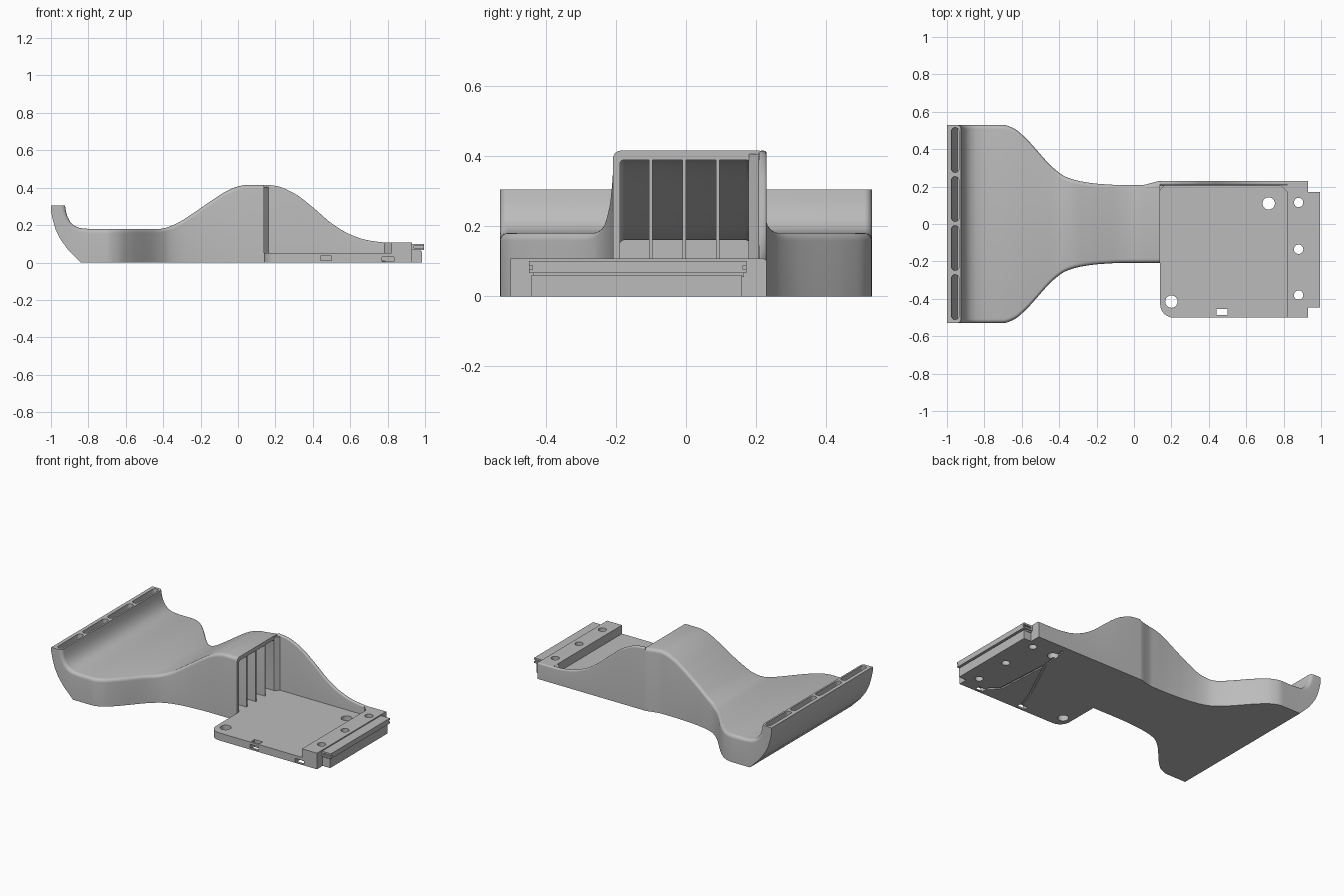
import bpy, bmesh, math
from mathutils import Vector

if "Cube" in bpy.data.objects:
    bpy.data.objects.remove(bpy.data.objects["Cube"])

GREY = bpy.data.materials.new("plain_grey")
GREY.use_nodes = True
COLOUR = (0.5, 0.5, 0.5, 1)
GREY.diffuse_color = COLOUR
GREY.node_tree.nodes["Principled BSDF"].inputs["Base Color"].default_value = COLOUR


def finish(name, bm):
    bmesh.ops.recalc_face_normals(bm, faces=bm.faces)
    mesh = bpy.data.meshes.new(name)
    bm.to_mesh(mesh)
    bm.free()
    mesh.materials.append(GREY)
    obj = bpy.data.objects.new(name, mesh)
    bpy.context.collection.objects.link(obj)
    return obj


def skin(name, rings):
    """Join equal rings of points into a closed solid."""
    bm = bmesh.new()
    loops = [[bm.verts.new(p) for p in ring] for ring in rings]
    n = len(loops[0])
    for a, b in zip(loops, loops[1:]):
        for i in range(n):
            j = (i + 1) % n
            bm.faces.new((a[i], a[j], b[j], b[i]))
    bm.faces.new(loops[0])
    bm.faces.new(loops[-1][::-1])
    return finish(name, bm)


def prism(name, pts, z0, z1):
    return skin(name, [[(x, y, z) for x, y in pts] for z in (z0, z1)])


def box(name, x0, x1, y0, y1, z0, z1):
    return prism(name, [(x0, y0), (x1, y0), (x1, y1), (x0, y1)], z0, z1)


def disc(cx, cy, r, n=32):
    return [(cx + r * math.cos(math.tau * i / n), cy + r * math.sin(math.tau * i / n))
            for i in range(n)]


def curve(pts):
    """Smooth function through points, without overshoot."""
    d = [(b[1] - a[1]) / (b[0] - a[0]) for a, b in zip(pts, pts[1:])]
    m = [0] + [2 * a * b / (a + b) if a * b > 0 else 0 for a, b in zip(d, d[1:])] + [0]

    def f(x):
        x = min(max(x, pts[0][0]), pts[-1][0])
        i = max(k for k in range(len(d)) if pts[k][0] <= x)
        h = pts[i + 1][0] - pts[i][0]
        t = (x - pts[i][0]) / h
        s = t * t * (3 - 2 * t)
        return (pts[i][1] * (1 - s) + pts[i + 1][1] * s
                + h * (m[i] * t * (1 - t) ** 2 - m[i + 1] * t * t * (1 - t)))
    return f


def loft(name, stations, y_low, y_high, r):
    """Solid through (bottom, top) pairs in xz, with rounded upper edges."""
    rings = []
    for bottom, top in stations:
        b, t = Vector(bottom), Vector(top)
        up = (t - b).normalized()
        arc = [(r * (1 - math.cos(a)), r * (1 - math.sin(a)))
               for a in (math.pi / 2 * k / 5 for k in range(6))]
        right = [(b, 0)] + [(t - up * drop, inset) for inset, drop in arc]
        ring = [(p.x, y_high(p.x) - i, p.y) for p, i in right]
        ring += [(p.x, y_low(p.x) + i, p.y) for p, i in reversed(right)]
        rings.append(ring)
    return skin(name, rings)


def upright(x0, x1, n, z0, top):
    xs = [x0 + (x1 - x0) * i / n for i in range(n + 1)]
    return [((x, z0), (x, top(x))) for x in xs]


def cut(obj, cutters):
    bpy.context.view_layer.objects.active = obj
    for c in cutters:
        c.hide_render = True
        mod = obj.modifiers.new("cut", "BOOLEAN")
        mod.operation, mod.solver, mod.object = "DIFFERENCE", "EXACT", c
        bpy.ops.object.modifier_apply(modifier=mod.name)
        bpy.data.objects.remove(c)


# Side profile and plan outline
crest = curve([(-0.8, 0.18), (-0.42, 0.18), (-0.34, 0.203), (-0.25, 0.257), (-0.15, 0.325),
               (-0.06, 0.382), (0.0, 0.407), (0.05, 0.415), (0.14, 0.415), (0.2, 0.41),
               (0.3, 0.37), (0.4, 0.295), (0.5, 0.21), (0.6, 0.15), (0.7, 0.118), (0.8, 0.107)])
half = curve([(-0.7, 0.53), (-0.64, 0.51), (-0.59, 0.47), (-0.42, 0.29), (-0.36, 0.25),
              (-0.28, 0.227), (-0.18, 0.214), (-0.05, 0.208), (0.04, 0.208)])
flare = curve([(0.04, 0), (0.09, 0.01), (0.14, 0.022)])

# Curved body with upturned lip
lip = [((-1, 0.305), (-0.925, 0.305)), ((-1, 0.275), (-0.92, 0.275)),
       ((-0.992, 0.235), (-0.912, 0.245)), ((-0.975, 0.175), (-0.897, 0.218)),
       ((-0.95, 0.125), (-0.876, 0.197)), ((-0.91, 0.07), (-0.845, 0.184)),
       ((-0.84, 0), (-0.8, 0.18))]
body = loft("curved_body", lip + upright(-0.76, 0.14, 60, 0, crest),
            lambda x: -half(x), lambda x: half(x) + flare(x), 0.022)

# Hollow that opens beside the deck
hollow = loft("hollow", upright(-0.43, 0.16, 40, 0.05, lambda x: max(0.16, crest(x) - 0.026)),
              lambda x: -0.188, lambda x: 0.182, 0.012)

# Tapering slots along the lip
slots = []
for k in range(4):
    yc = 0.395 - 0.262 * k
    plan = []
    for x, y in disc(0, 0, 0.02, 24):
        plan.append((x, yc + y + (0.1 if y >= 0 else -0.1)))
    slots.append(skin("lip_slot", [[(x - 0.956, y, 0.32) for x, y in plan],
                                   [(x - 0.956, y, 0.29) for x, y in plan],
                                   [(x * 0.2 - 0.94, y, 0.2) for x, y in plan]]))
cut(body, [hollow] + slots)
parts = [body]

# Ribs inside the hollow
for y in (-0.1, -0.005, 0.09):
    parts.append(loft("inner_rib", upright(-0.42, 0.137, 30, 0.04, lambda x: max(0.17, crest(x) - 0.015)),
                      lambda x: y - 0.005, lambda x: y + 0.005, 0.001))

# Side wall with chamfered inner corners
parts.append(loft("side_wall", upright(0.14, 0.93, 50, 0, crest),
                  lambda x: 0.207, lambda x: 0.23, 0.009))
parts.append(prism("wall_fillet", [(0.139, 0.178), (0.165, 0.209), (0.139, 0.209)], 0.04, 0.405))
parts.append(prism("block_fillet", [(0.78, 0.209), (0.82, 0.17), (0.82, 0.209)], 0.04, 0.106))

# Deck plate with one rounded corner
corner = [(0.21 - 0.07 * math.cos(a), -0.43 - 0.07 * math.sin(a))
          for a in (math.pi / 2 * k / 8 for k in range(9))]
deck = prism("deck_plate", corner + [(0.83, -0.5), (0.83, 0.22), (0.138, 0.22)], 0, 0.05)
cutters = [prism("deck_hole", disc(x, y, 0.033), -0.1, 0.2) for x, y in ((0.72, 0.11), (0.2, -0.415))]
cutters += [box("edge_slot", 0.44, 0.5, -0.487, -0.455, -0.1, 0.1),
            box("edge_notch", 0.44, 0.5, -0.52, -0.47, 0.01, 0.035),
            box("underside_notch", 0.77, 0.84, -0.52, -0.45, 0.006, 0.03),
            box("underside_opening", 0.77, 0.84, -0.485, -0.45, -0.1, 0.02)]

# Shallow channels on the underside
path = [Vector(p) for p in ((0.71, 0.19), (0.685, 0.0), (0.53, -0.33), (0.48, -0.47))]
branch = [path[1], Vector((0.71, -0.385)), Vector((0.8, -0.47))]
for line in (path, branch):
    for a, b in zip(line, line[1:]):
        side = (b - a).orthogonal().normalized() * 0.007
        cutters.append(prism("channel", [a + side, a - side, b - side, b + side], -0.05, 0.008))
cut(deck, cutters)

# Raised end block with three holes
block = box("end_block", 0.82, 0.93, -0.5, 0.22, 0, 0.107)
cut(block, [prism("block_hole", disc(0.88, y, 0.025), -0.1, 0.2) for y in (0.115, -0.135, -0.38)]
    + [box("block_notch", 0.81, 0.835, -0.52, -0.45, 0.006, 0.03)])
parts += [deck, block]

# Connector rail at the end
parts.append(box("rail_base", 0.925, 0.985, -0.44, 0.16, 0, 0.06))
parts.append(box("rail_neck", 0.925, 0.975, -0.435, 0.165, 0.055, 0.075))
rail = box("rail_head", 0.925, 0.995, -0.447, 0.172, 0.066, 0.1)
cut(rail, [box("rail_end_slot", 0.94, 1.05, y - 0.006, y + 0.006, 0.077, 0.088) for y in (-0.443, 0.168)])
parts.append(rail)

# Smooth shading with crisp edges
for obj in parts:
    bpy.ops.object.select_all(action="DESELECT")
    obj.select_set(True)
    bpy.context.view_layer.objects.active = obj
    bpy.ops.object.shade_smooth_by_angle(angle=math.radians(30))
